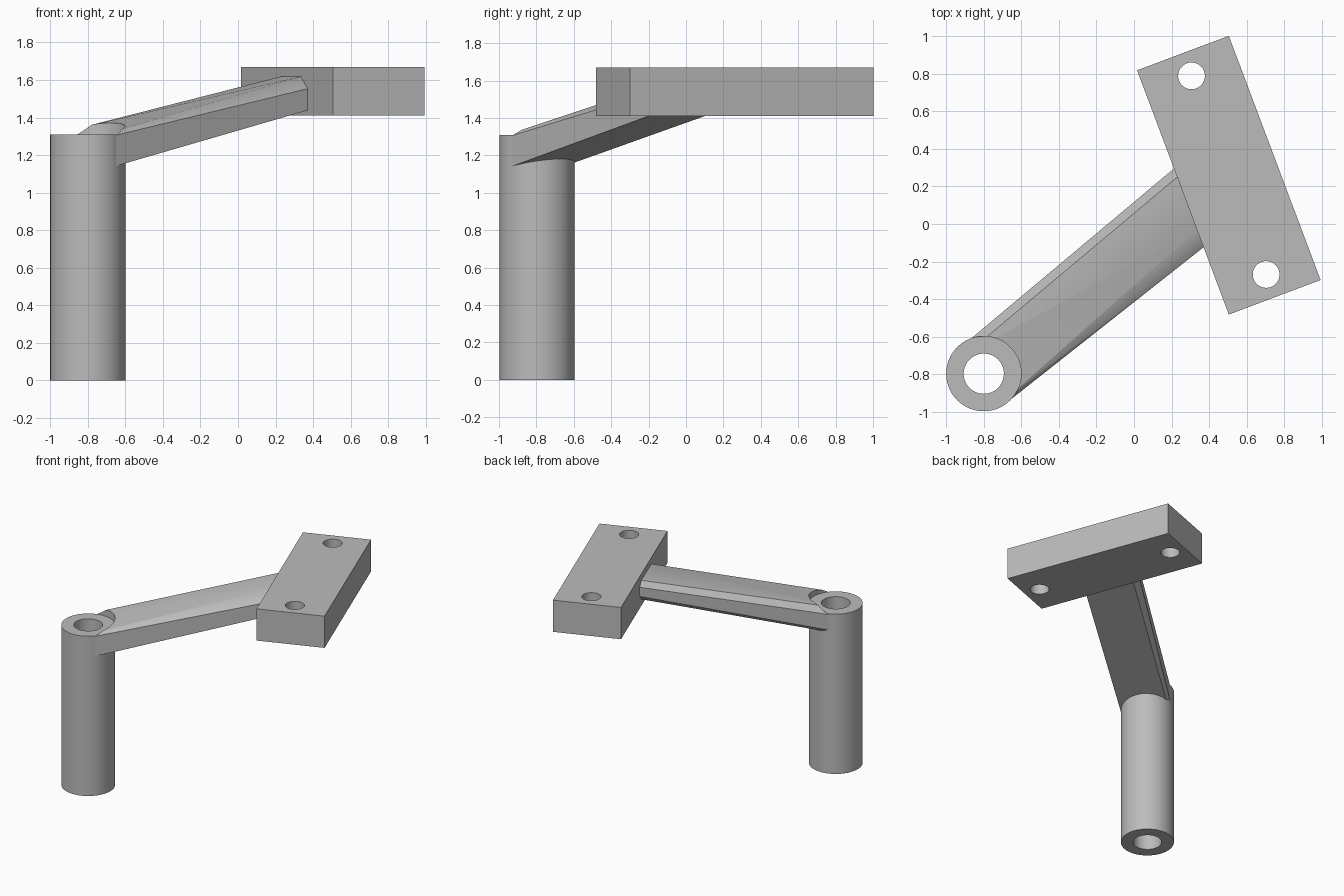
import bpy, bmesh, math
from mathutils import Vector, Matrix

if "Cube" in bpy.data.objects:
    bpy.data.objects.remove(bpy.data.objects["Cube"])

grey = bpy.data.materials.new("plain_grey")
grey.use_nodes = True
colour = (0.5, 0.5, 0.5, 1)
grey.diffuse_color = colour
grey.node_tree.nodes["Principled BSDF"].inputs["Base Color"].default_value = colour


def add_object(name, bm):
    bmesh.ops.recalc_face_normals(bm, faces=bm.faces)
    mesh = bpy.data.meshes.new(name)
    bm.to_mesh(mesh)
    bm.free()
    mesh.materials.append(grey)
    obj = bpy.data.objects.new(name, mesh)
    bpy.context.collection.objects.link(obj)
    return obj


def cylinder(name, x, y, radius, low, high):
    bm = bmesh.new()
    bmesh.ops.create_cone(bm, cap_ends=True, segments=96, radius1=radius, radius2=radius,
                          depth=high - low, matrix=Matrix.Translation((x, y, (low + high) / 2)))
    return add_object(name, bm)


def activate(obj):
    bpy.ops.object.select_all(action="DESELECT")
    obj.select_set(True)
    bpy.context.view_layer.objects.active = obj


def cut(obj, cutter):
    mod = obj.modifiers.new("cut", "BOOLEAN")
    mod.operation = "DIFFERENCE"
    mod.solver = "EXACT"
    mod.object = cutter
    activate(obj)
    bpy.ops.object.modifier_apply(modifier=mod.name)
    bpy.data.objects.remove(cutter)


# Hollow upright tube
post = Vector((-0.8, -0.797, 0))
tube = cylinder("upright_tube", post.x, post.y, 0.2, 0, 1.31)
cut(tube, cylinder("bore_cutter", post.x, post.y, 0.107, -0.1, 1.5))

# Mounting plate with two bolt holes
centre = Vector((0.505, 0.26, 1.54))
turn = Matrix.Rotation(math.radians(20.6), 4, "Z")
bm = bmesh.new()
bmesh.ops.create_cube(bm, size=1, matrix=Matrix.Translation(centre) @ turn
                      @ Matrix.Diagonal((0.522, 1.389, 0.26, 1)))
plate = add_object("mounting_plate", bm)
for side in (-1, 1):
    spot = centre + turn @ Vector((0, side * 0.565, 0))
    cut(plate, cylinder("bolt_cutter", spot.x, spot.y, 0.071, 1.2, 1.9))

# Sloping arm lofted from the tube to the slanted plate face: (sideways, height)
along = Vector((math.cos(math.radians(40)), math.sin(math.radians(40)), 0))
across = Vector((-along.y, along.x, 0))
tube_end = [(-0.197, 1.135), (-0.197, 1.3), (-0.18, 1.318), (0.14, 1.333),
            (0.187, 1.29), (0.187, 1.16), (0.165, 1.135)]
plate_end = [(-0.237, 1.44), (-0.237, 1.555), (-0.142, 1.62), (0.14, 1.62),
             (0.186, 1.585), (0.186, 1.51), (0.14, 1.465)]
bm = bmesh.new()
start = [bm.verts.new(post + across * n + Vector((0, 0, z))) for n, z in tube_end]
end = [bm.verts.new(post + across * n + along * (1.42 + 0.35 * n) + Vector((0, 0, z)))
       for n, z in plate_end]
bm.faces.new(start)
bm.faces.new(end)
for i in range(len(start)):
    j = (i + 1) % len(start)
    bm.faces.new((start[i], start[j], end[j], end[i]))
bmesh.ops.triangulate(bm, faces=bm.faces)
arm = add_object("sloping_arm", bm)
cut(arm, cylinder("clearance_cutter", post.x, post.y, 0.199, 0.5, 2))

for obj in (tube, plate, arm):
    activate(obj)
    bpy.ops.object.shade_smooth_by_angle(angle=math.radians(30))
